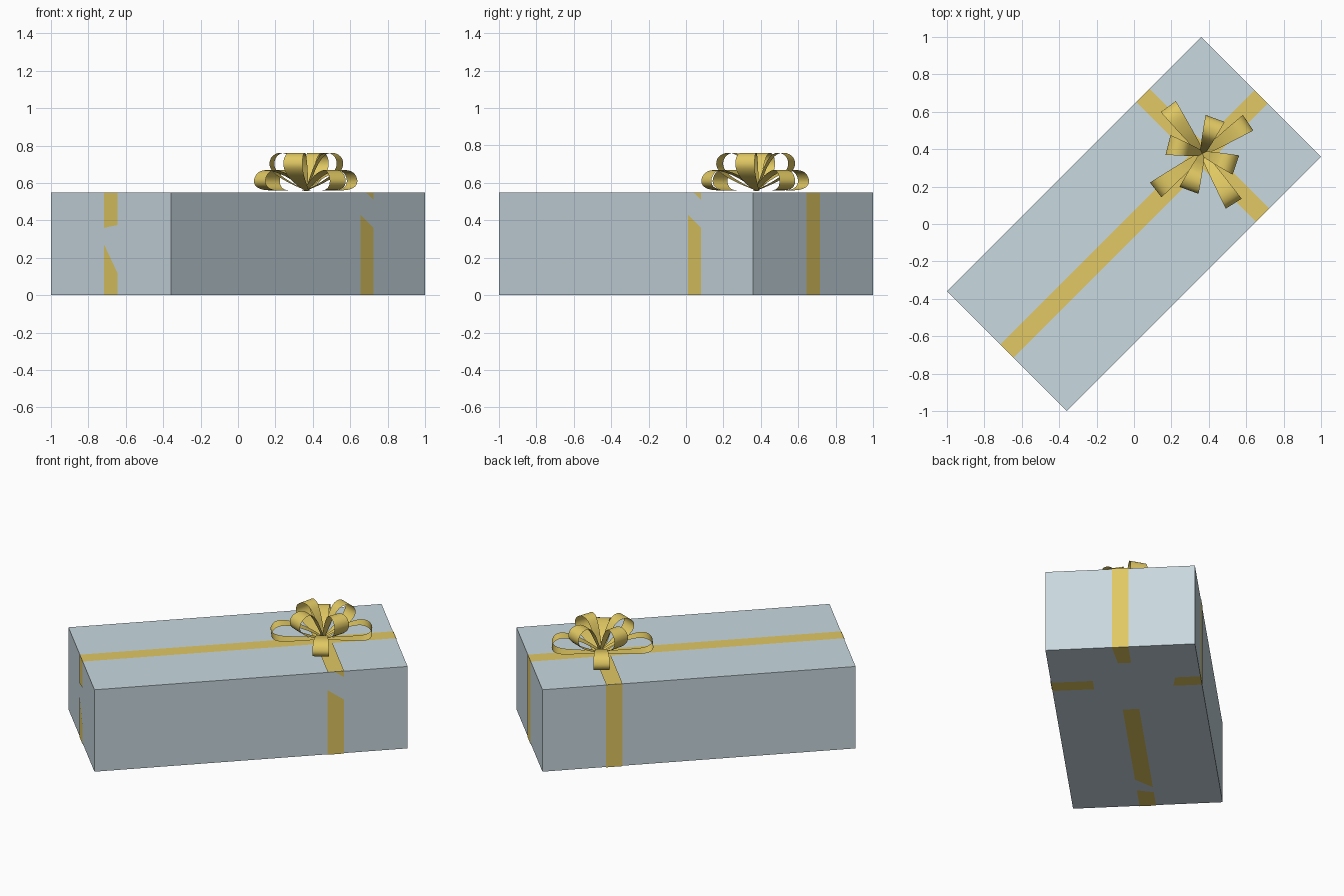
import bpy, bmesh, math
from mathutils import Vector, Matrix

if "Cube" in bpy.data.objects:
    bpy.data.objects.remove(bpy.data.objects["Cube"])

L, W, H = 0.9605, 0.4535, 0.55      # half length, half width, height
CU, HW, E = 0.52, 0.05, 0.002       # cross ribbon position, ribbon half width, plate gap
TURN = Matrix.Rotation(math.radians(45), 4, 'Z')


def material(name, rgb):
    m = bpy.data.materials.new(name)
    m.diffuse_color = (*rgb, 1)
    m.use_nodes = True
    m.node_tree.nodes["Principled BSDF"].inputs["Base Color"].default_value = m.diffuse_color
    return m


def finish(bm, name, mat, smooth=False):
    me = bpy.data.meshes.new(name)
    bm.to_mesh(me)
    bm.free()
    me.transform(TURN)
    me.materials.append(mat)
    for p in me.polygons:
        p.use_smooth = smooth
    ob = bpy.data.objects.new(name, me)
    bpy.context.collection.objects.link(ob)
    return ob


paper = material("pale blue paper", (0.58, 0.69, 0.74))
gold = material("gold ribbon", (0.75, 0.58, 0.125))

# wrapped box
bm = bmesh.new()
bmesh.ops.create_cube(bm, size=1)
bmesh.ops.scale(bm, vec=(2 * L, 2 * W, H - 2 * E), verts=bm.verts)
bmesh.ops.translate(bm, vec=(0, 0, H / 2), verts=bm.verts)
finish(bm, "gift_box", paper)

# ribbon bands: thin pieces lying on each face, dipping under the paper in places
bm = bmesh.new()


def plate(points, normal):
    f = bm.faces.new([bm.verts.new(p) for p in points])
    f.normal_update()
    if f.normal.dot(Vector(normal)) < 0:
        f.normal_flip()


def band(axis, fixed, normal, pts):
    """pts are (along, across); axis picks which plane they lie in."""
    place = {
        'long': lambda a, b: (a, b, fixed),
        'cross': lambda a, b: (CU + b, a, fixed),
        'end': lambda a, b: (fixed, b, a),
        'side': lambda a, b: (CU + b, fixed, a),
    }[axis]
    plate([place(*p) for p in pts], normal)


def piece(a0l, a1l, a0r=None, a1r=None):
    a0r = a0l if a0r is None else a0r
    a1r = a1l if a1r is None else a1r
    return [(a0l, -HW), (a1l, -HW), (a1r, HW), (a0r, HW)]


up, down = (0, 0, 1), (0, 0, -1)
band('long', H + E / 2, up, piece(-L, L))
band('cross', H + E, up, piece(-W, W))
band('end', L + E, (1, 0, 0), piece(0, H))
band('side', W + E, (0, 1, 0), piece(0, H))
band('end', -L - E, (-1, 0, 0), piece(0, 0.12, 0, 0.27))
band('end', -L - E, (-1, 0, 0), piece(0.375, H, 0.36, H))
band('side', -W - E, (0, -1, 0), piece(0, 0.43, 0, 0.36))
band('side', -W - E, (0, -1, 0), [(H, -0.01), (H, HW), (0.51, HW)])
band('long', 0, down, piece(-L, -0.77, -L, -0.8))
band('long', 0, down, piece(-0.64, 0.21, -0.74, 0.21))
band('long', 0, down, [(L, -HW), (L, HW), (0.77, HW), (0.77, -0.03)])
band('cross', 0, down, piece(-W, -0.2))
band('cross', 0, down, piece(0.28, W, 0.3, W))
finish(bm, "ribbon_bands", gold)


# bow: rings of tapered ribbon loops
def curve(pts, steps=5):
    out = []
    p = [pts[0]] + pts + [pts[-1]]
    for i in range(1, len(p) - 2):
        a, b, c, d = (Vector(q) for q in p[i - 1:i + 3])
        for k in range(steps):
            t = k / steps
            out.append(0.5 * (2 * b + (c - a) * t + (2 * a - 5 * b + 4 * c - d) * t * t
                              + (3 * b - a - 3 * c + d) * t ** 3))
    return out + [Vector(pts[-1])]


def loops(name, profile, angles, reach, tip_width):
    bm = bmesh.new()
    for ang, scale in angles:
        rot = Matrix.Rotation(math.radians(ang - 45), 3, 'Z')
        rows = []
        for r, z in curve(profile):
            w = 0.5 * (0.022 + (tip_width - 0.022) * min(1, max(0, r / reach) ** 0.8))
            rows.append([bm.verts.new(rot @ Vector((r * scale, s * w, 0)) + Vector((CU + 0.005, 0.008, z)))
                         for s in (-1, 1)])
        for a, b in zip(rows, rows[1:]):
            bm.faces.new((a[0], a[1], b[1], b[0]))
    finish(bm, name, gold, True)


low = [(0, 0.558), (0.12, 0.56), (0.24, 0.562), (0.295, 0.58), (0.31, 0.615),
       (0.285, 0.655), (0.23, 0.668), (0.14, 0.645), (0.06, 0.605), (0, 0.565)]
high = [(0, 0.56), (0.09, 0.6), (0.165, 0.645), (0.198, 0.69), (0.19, 0.735),
        (0.15, 0.76), (0.1, 0.75), (0.06, 0.7), (0.03, 0.635), (0, 0.565)]
loops("bow_lower_loops", low, [(126, 1), (34, 0.95), (-58, 1.02), (218, 1.02)], 0.31, 0.1)
loops("bow_upper_loops", high, [(70, 1), (-19, 0.95), (250, 1.05), (166, 0.95)], 0.198, 0.108)
